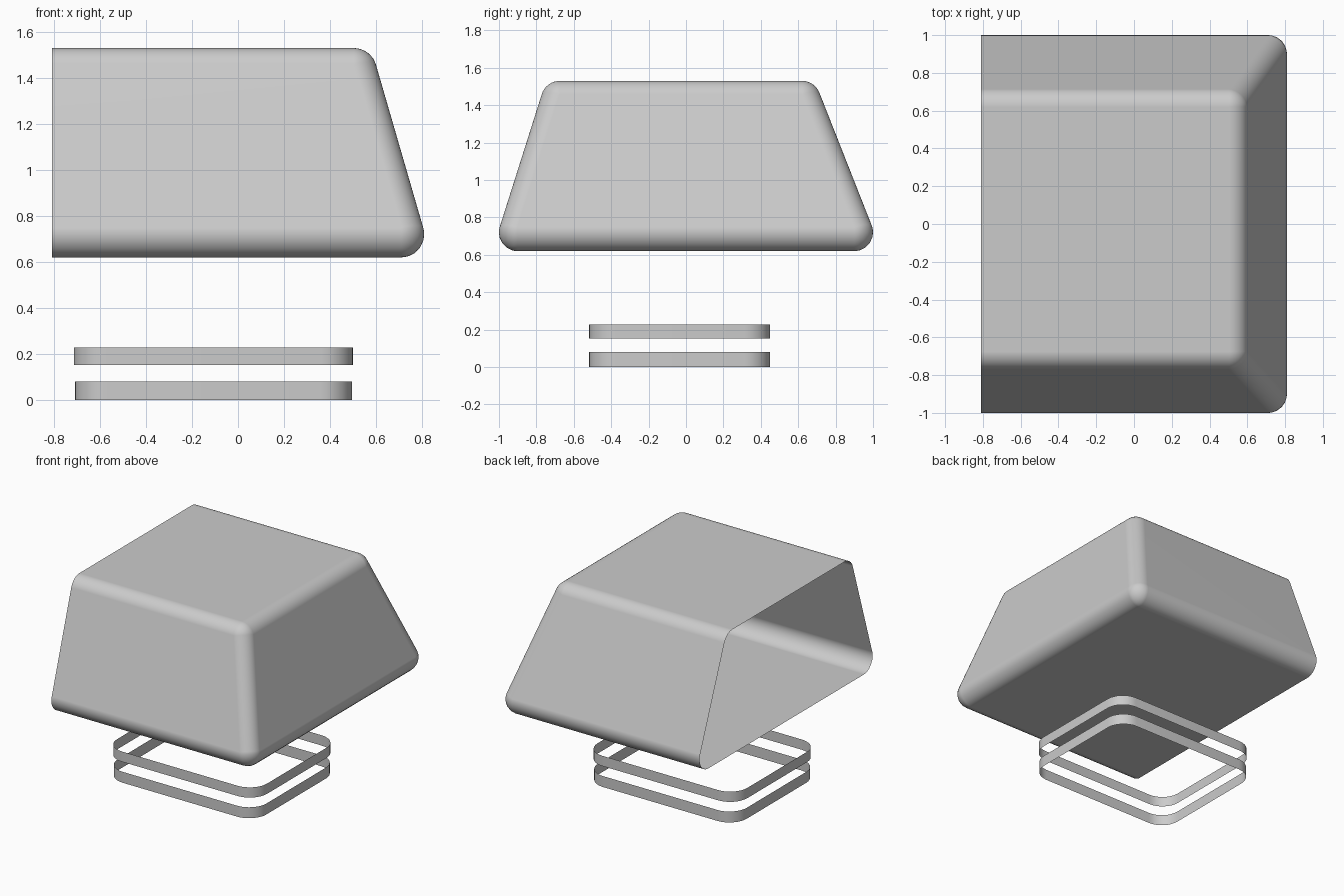
import bpy, bmesh, math
from mathutils import Vector, Matrix

cube = bpy.data.objects.get("Cube")
if cube:
    bpy.data.objects.remove(cube, do_unlink=True)

grey = bpy.data.materials.new("light grey")
grey.use_nodes = True
colour = (0.6, 0.6, 0.6, 1)
grey.diffuse_color = colour
grey.node_tree.nodes["Principled BSDF"].inputs["Base Color"].default_value = colour

RADIUS = 0.1
STEPS = 8
OPEN_X = -0.81


def add_object(name, bm):
    mesh = bpy.data.meshes.new(name)
    bm.to_mesh(mesh)
    bm.free()
    mesh.materials.append(grey)
    obj = bpy.data.objects.new(name, mesh)
    bpy.context.collection.objects.link(obj)
    bpy.ops.object.select_all(action='DESELECT')
    bpy.context.view_layer.objects.active = obj
    obj.select_set(True)
    bpy.ops.object.shade_smooth_by_angle(angle=math.radians(35))
    return obj


def plane(normal, point):
    """Unit normal and distance of a wall, moved inward by the fillet radius."""
    n = Vector(normal).normalized()
    return n, n.dot(Vector(point)) - RADIUS


def meet(planes):
    """Point where three planes cross."""
    return Matrix([n for n, d in planes]).inverted() @ Vector([d for n, d in planes])


# Tapered hood: rolling-ball fillets at each corner, joined by a hull
top = plane((0, 0, 1), (0, 0, 1.53))
bottom = plane((0, 0, -1), (0, 0, 0.62))
front = plane((0, -1, 0.317), (0, -1.037, 0.62))
back = plane((0, 1, 0.394), (0, 1.047, 0.62))
side = plane((1, 0, 0.29), (0.843, 0, 0.62))
opening = (Vector((-1, 0, 0)), -OPEN_X)

bm = bmesh.new()
for cap in (top, bottom):
    for wall in (front, back):
        centre = meet((cap, wall, side))
        for i in range(STEPS + 1):
            for j in range(STEPS + 1 - i):
                direction = cap[0] * i + wall[0] * j + side[0] * (STEPS - i - j)
                bm.verts.new(centre + direction.normalized() * RADIUS)
        rim = meet((cap, wall, opening))
        for i in range(STEPS + 1):
            direction = cap[0] * i + wall[0] * (STEPS - i)
            bm.verts.new(rim + direction.normalized() * RADIUS)
bmesh.ops.convex_hull(bm, input=bm.verts)
bmesh.ops.dissolve_limit(bm, angle_limit=math.radians(0.3), verts=bm.verts, edges=bm.edges)
bmesh.ops.recalc_face_normals(bm, faces=bm.faces)
# Leave the left-hand end open
end = [f for f in bm.faces if all(v.co.x < OPEN_X + 0.001 for v in f.verts)]
bmesh.ops.delete(bm, geom=end, context='FACES')
hood = add_object("tapered_hood", bm)
weighted = hood.modifiers.new("flat wall shading", 'WEIGHTED_NORMAL')
weighted.keep_sharp = True


# Thin rounded-rectangle bands below the hood
def band(name, z0, z1, half_x, half_y, corner):
    bm = bmesh.new()
    loop = []
    for quarter, (sx, sy) in enumerate(((1, 1), (-1, 1), (-1, -1), (1, -1))):
        for i in range(STEPS + 1):
            a = (quarter + i / STEPS) * math.pi / 2
            x = sx * (half_x - corner) + corner * math.cos(a) - 0.107
            y = sy * (half_y - corner) + corner * math.sin(a) - 0.034
            loop.append((bm.verts.new((x, y, z0)), bm.verts.new((x, y, z1))))
    for (a, b), (c, d) in zip(loop, loop[1:] + loop[:1]):
        bm.faces.new((a, c, d, b))
    return add_object(name, bm)


band("lower_band", 0, 0.08, 0.602, 0.484, 0.14)
band("upper_band", 0.152, 0.227, 0.607, 0.484, 0.14)
